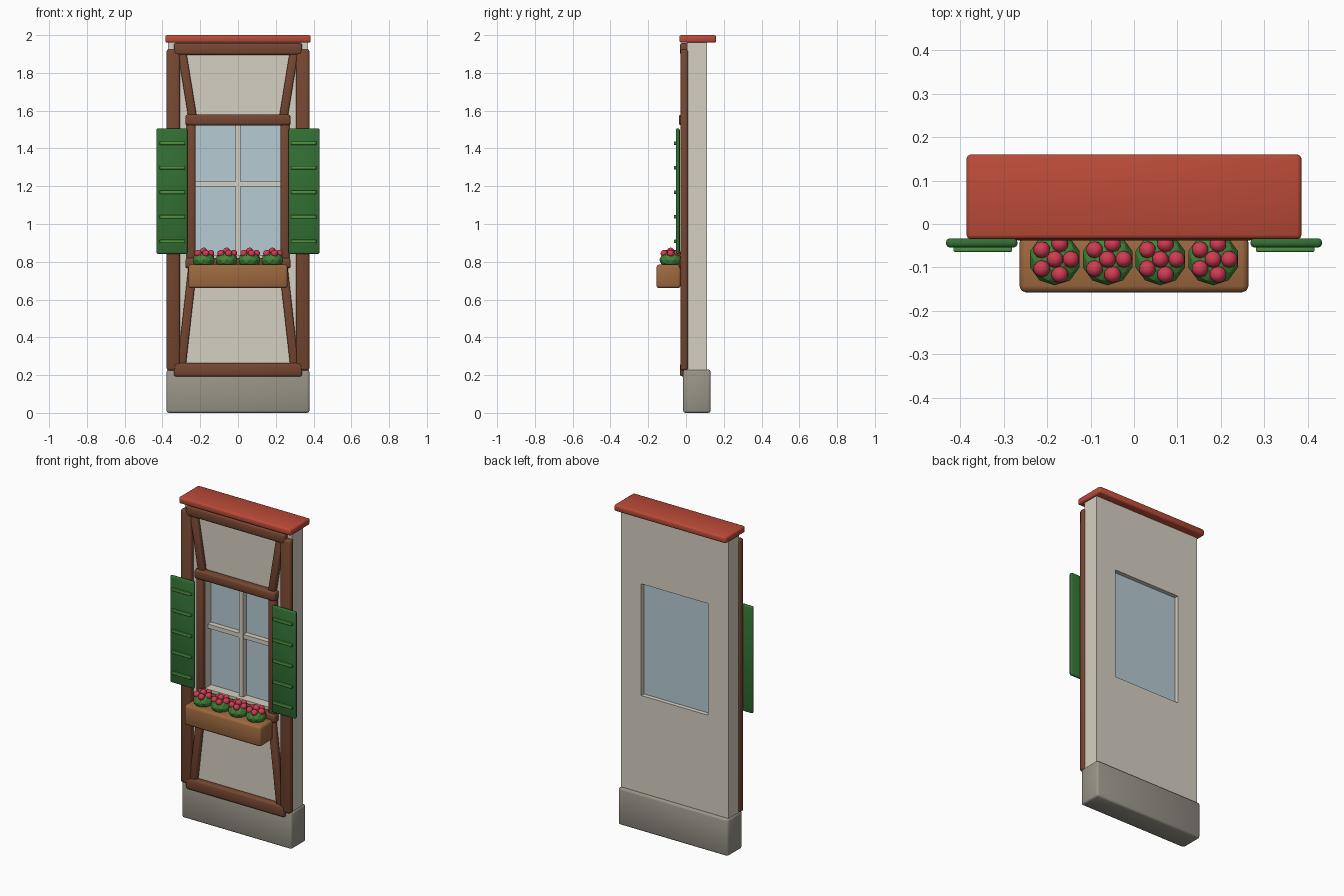
import bpy
import bmesh
import math
from mathutils import Matrix, Vector

if "Cube" in bpy.data.objects:
    bpy.data.objects.remove(bpy.data.objects["Cube"])


def material(name, rgb):
    m = bpy.data.materials.new(name)
    m.use_nodes = True
    m.diffuse_color = (*rgb, 1)
    m.node_tree.nodes["Principled BSDF"].inputs["Base Color"].default_value = (*rgb, 1)
    return m


PLASTER = material("plaster", (0.67, 0.63, 0.54))
TIMBER = material("dark timber", (0.18, 0.062, 0.031))
SHUTTER = material("shutter green", (0.032, 0.16, 0.034))
SLAT = material("slat green", (0.075, 0.29, 0.05))
LEAF = material("leaf green", (0.055, 0.23, 0.04))
PLANTER = material("planter wood", (0.34, 0.14, 0.05))
PETAL = material("petal red", (0.64, 0.045, 0.085))
TILE = material("roof red", (0.5, 0.07, 0.04))
STONE = material("stone grey", (0.32, 0.3, 0.25))
GLASS = material("window glass", (0.47, 0.6, 0.65))


def finish(bm, name, mat, smooth=False):
    mesh = bpy.data.meshes.new(name)
    bmesh.ops.recalc_face_normals(bm, faces=bm.faces)
    for f in bm.faces:
        f.smooth = smooth
    bm.to_mesh(mesh)
    bm.free()
    mesh.materials.append(mat)
    ob = bpy.data.objects.new(name, mesh)
    bpy.context.collection.objects.link(ob)
    return ob


def box(name, x, y, z, mat, bevel=0.0, tilt=0.0):
    """Box from (low, high) ranges, with soft rounded edges."""
    lo, hi = Vector((x[0], y[0], z[0])), Vector((x[1], y[1], z[1]))
    bm = bmesh.new()
    bmesh.ops.create_cube(bm, size=1, matrix=Matrix.Diagonal((*(hi - lo), 1)))
    ob = finish(bm, name, mat, bevel > 0)
    ob.location = (lo + hi) / 2
    ob.rotation_euler.y = tilt
    if bevel:
        mod = ob.modifiers.new("soft edges", "BEVEL")
        mod.width = bevel
        mod.segments = 2
    return ob


def brace(name, low, high, width=0.045):
    """Slanted timber between two (x, z) points."""
    dx, dz = high[0] - low[0], high[1] - low[1]
    cx, cz = (low[0] + high[0]) / 2, (low[1] + high[1]) / 2
    half = math.hypot(dx, dz) / 2
    box(name, (cx - width / 2, cx + width / 2), (-0.024, 0.012),
        (cz - half, cz + half), TIMBER, 0.009, math.atan2(dx, dz))


# Plaster wall with a window opening
def rectangle(bm, half, bottom, top):
    return [bm.verts.new((x, 0.005, z)) for x, z in
            ((-half, bottom), (half, bottom), (half, top), (-half, top))]


bm = bmesh.new()
outer = rectangle(bm, 0.37, 0.2, 1.965)
inner = rectangle(bm, 0.23, 0.835, 1.53)
for i in range(4):
    j = (i + 1) % 4
    bm.faces.new((outer[i], outer[j], inner[j], inner[i]))
extruded = bmesh.ops.extrude_face_region(bm, geom=bm.faces[:])
bmesh.ops.translate(bm, vec=(0, 0.107, 0), verts=[
    v for v in extruded["geom"] if isinstance(v, bmesh.types.BMVert)])
finish(bm, "wall", PLASTER)

# Stone footing and roof cap
box("footing", (-0.378, 0.378), (-0.015, 0.13), (0, 0.23), STONE, 0.012)
box("roof_cap", (-0.385, 0.385), (-0.035, 0.16), (1.96, 2), TILE, 0.01)

# Window pane and glazing bars
box("window_pane", (-0.235, 0.235), (0.065, 0.085), (0.83, 1.535), GLASS)
box("upright_glazing_bar", (-0.014, 0.014), (0.03, 0.066), (0.835, 1.53), PLASTER)
box("level_glazing_bar", (-0.23, 0.23), (0.032, 0.066), (1.199, 1.225), PLASTER)

# Horizontal timbers
box("top_beam", (-0.34, 0.34), (-0.032, 0.012), (1.895, 1.958), TIMBER, 0.012)
box("bottom_beam", (-0.34, 0.34), (-0.032, 0.012), (0.193, 0.265), TIMBER, 0.012)
box("window_header", (-0.278, 0.278), (-0.038, 0.012), (1.522, 1.58), TIMBER, 0.012)
box("window_sill", (-0.278, 0.278), (-0.038, 0.012), (0.765, 0.82), TIMBER, 0.012)

# Posts, jambs, braces and shutters on both sides
for side, s in (("left", 1), ("right", -1)):
    def span(a, b):
        return tuple(sorted((a * s, b * s)))

    box(side + "_post", span(0.307, 0.378), (-0.03, 0.012), (0.225, 1.925), TIMBER, 0.012)
    box(side + "_jamb", span(0.226, 0.272), (-0.028, 0.012), (0.8, 1.54), TIMBER, 0.009)
    brace(side + "_upper_brace", (0.238 * s, 1.55), (0.298 * s, 1.92))
    brace(side + "_lower_brace", (0.3 * s, 0.24), (0.238 * s, 0.79))
    box(side + "_shutter", span(0.268, 0.432), (-0.054, -0.033), (0.842, 1.506), SHUTTER, 0.008)
    for i in range(5):
        z = 0.908 + 0.13 * i
        box(f"{side}_shutter_slat_{i + 1}", span(0.28, 0.415), (-0.064, -0.05),
            (z - 0.009, z + 0.009), SLAT, 0.003)

# Planter with four flowering bushes
box("planter", (-0.263, 0.263), (-0.157, -0.028), (0.66, 0.785), PLANTER, 0.014)
for i in range(4):
    centre = Vector((-0.182 + 0.1213 * i, -0.081, 0.81))
    bm = bmesh.new()
    bmesh.ops.create_icosphere(bm, subdivisions=2, radius=1, matrix=Matrix.Translation(centre)
                               @ Matrix.Diagonal((0.06, 0.06, 0.043, 1)))
    finish(bm, f"bush_{i + 1}", LEAF)
    bm = bmesh.new()
    spots = [Vector((0, 0, 0.046))]
    for k in range(5):
        a = math.tau * k / 5
        spots.append(Vector((0.037 * math.cos(a), 0.037 * math.sin(a), 0.034)))
    for spot in spots:
        bmesh.ops.create_icosphere(bm, subdivisions=2, radius=0.0195,
                                   matrix=Matrix.Translation(centre + spot))
    finish(bm, f"blossoms_{i + 1}", PETAL, True)
